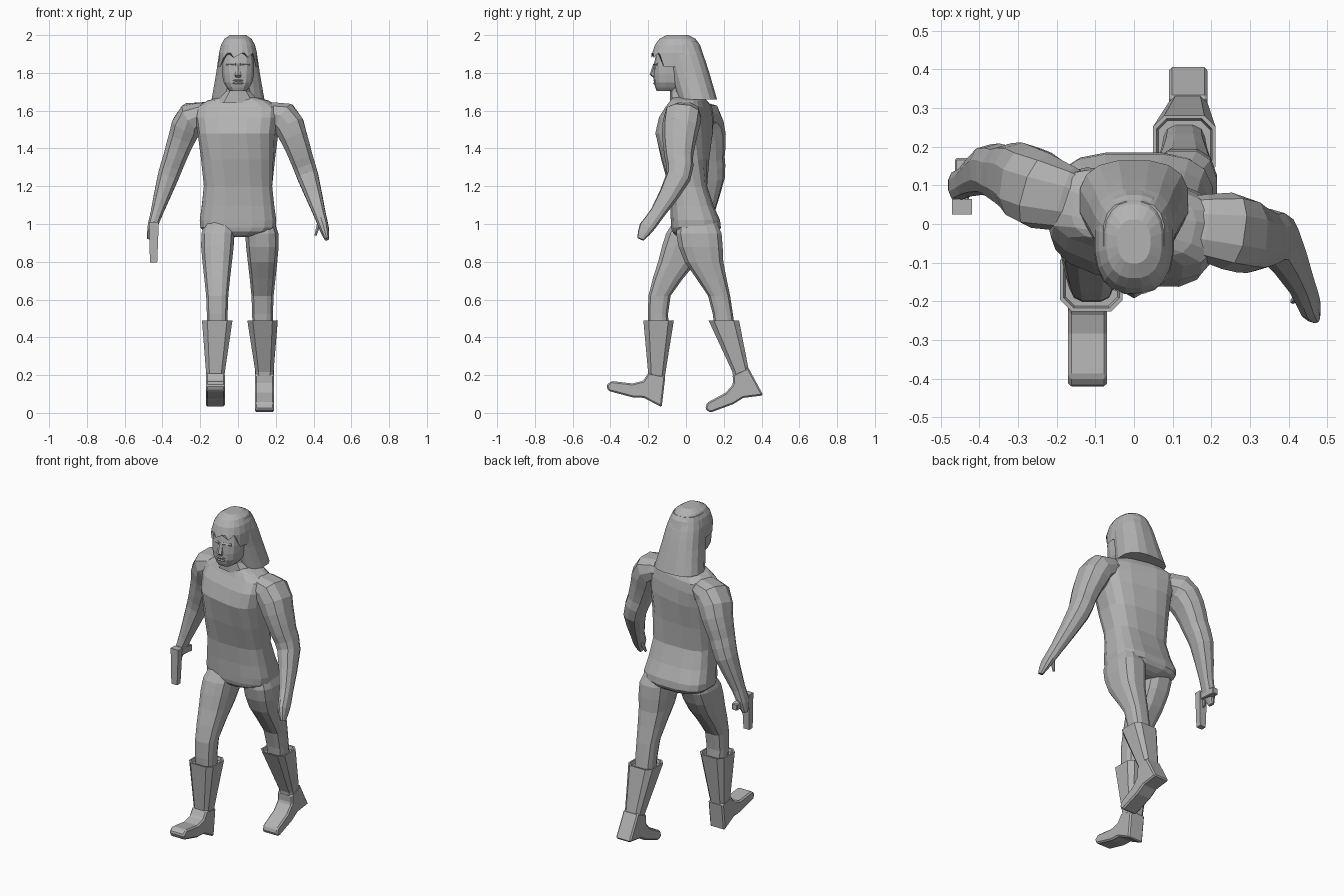
import bpy, bmesh, math
from mathutils import Vector, Matrix

if "Cube" in bpy.data.objects:
    bpy.data.objects.remove(bpy.data.objects["Cube"])

grey = bpy.data.materials.new("plain grey")
grey.use_nodes = True
grey.diffuse_color = (.45, .45, .45, 1)
grey.node_tree.nodes["Principled BSDF"].inputs["Base Color"].default_value = grey.diffuse_color


def finish(name, bm):
    bmesh.ops.recalc_face_normals(bm, faces=bm.faces)
    mesh = bpy.data.meshes.new(name)
    bm.to_mesh(mesh)
    bm.free()
    mesh.materials.append(grey)
    obj = bpy.data.objects.new(name, mesh)
    bpy.context.collection.objects.link(obj)
    return obj


def ring(x=0, y=0, z=0, wide=.1, deep=.1, turn=0):
    """One cross-section: centre, half width, half depth and yaw in degrees."""
    return Vector((x, y, z, wide, deep, turn))


def smooth_rings(keys, steps):
    """Fill in cross-sections along a smooth spline through the key rings."""
    filled = []
    for i, (start, end) in enumerate(zip(keys, keys[1:])):
        before = keys[max(i - 1, 0)]
        after = keys[min(i + 2, len(keys) - 1)]
        for k in range(steps):
            t = k / steps
            bend = (end - before) * (t * (1 - t) ** 2) - (after - start) * (t * t * (1 - t))
            blend = t * t * (3 - 2 * t)
            filled.append(start.lerp(end, blend) + bend / 2)
    return filled + [keys[-1]]


def loft(name, keys, sides=12, power=2.4, steps=2, follow=False):
    """Skin rounded-box cross-sections, level or square to their path."""
    bm = bmesh.new()
    loops = []
    rings = smooth_rings(keys, steps)
    centres = [Vector(r[:3]) for r in rings]
    for i, r in enumerate(rings):
        across, back = Vector((1, 0, 0)), Vector((0, 1, 0))
        if follow:
            path = centres[min(i + 1, len(rings) - 1)] - centres[max(i - 1, 0)]
            path.normalize()
            back = (back - path * back.dot(path)).normalized()
            across = back.cross(path)
        spin = Matrix.Rotation(math.radians(r[5]), 3, "Z")
        loop = []
        for k in range(sides):
            angle = math.tau * (k + .5) / sides
            c, s = math.cos(angle), math.sin(angle)
            c = math.copysign(abs(c) ** (2 / power), c) * r[3]
            s = math.copysign(abs(s) ** (2 / power), s) * r[4]
            loop.append(bm.verts.new(centres[i] + spin @ (across * c + back * s)))
        loops.append(loop)
    for low, high in zip(loops, loops[1:]):
        for k in range(sides):
            n = (k + 1) % sides
            bm.faces.new((low[k], low[n], high[n], high[k]))
    bm.faces.new(loops[0])
    bm.faces.new(loops[-1])
    return finish(name, bm)


def side_profile(name, outline, half, place, bevel):
    """Extrude a (y, z) outline sideways, then move it into place."""
    bm = bmesh.new()
    face = bm.faces.new([bm.verts.new((-half, y, z)) for y, z in outline])
    out = bmesh.ops.extrude_face_region(bm, geom=[face])
    moved = [g for g in out["geom"] if isinstance(g, bmesh.types.BMVert)]
    bmesh.ops.translate(bm, verts=moved, vec=(2 * half, 0, 0))
    bmesh.ops.transform(bm, matrix=place, verts=bm.verts)
    obj = finish(name, bm)
    mod = obj.modifiers.new("soft edge", "BEVEL")
    mod.width, mod.segments = bevel, 1


# Torso with the shoulders turned against the stride
loft("torso", [
    ring(y=.01, z=1.67, wide=.1, deep=.07, turn=-12),
    ring(y=.015, z=1.62, wide=.22, deep=.1, turn=-14),
    ring(y=-.01, z=1.48, wide=.21, deep=.14, turn=-12),
    ring(y=.01, z=1.2, wide=.183, deep=.103),
    ring(y=.05, z=1.02, wide=.205, deep=.132),
    ring(y=.05, z=.96, wide=.18, deep=.125),
    ring(y=.04, z=.93, wide=.06, deep=.08)], sides=16, power=3.2)


def leg(label, side, hip, thigh, knee, shin):
    """A leg at the given depths from hip to shin."""
    x = side * .12 + .01
    loft(label + "_leg", [
        ring(x - side * .02, hip, z=1.06, wide=.06, deep=.08),
        ring(x - side * .004, (hip * 2 + thigh) / 3, z=.95, wide=.09, deep=.123),
        ring(x, thigh, z=.8, wide=.08, deep=.105),
        ring(x, knee, z=.62, wide=.06, deep=.06),
        ring(x, shin, z=.45, wide=.055, deep=.055)], power=2.9)


def boot(label, side, rim, ankle, height, tilt):
    """A hollow-rimmed shaft and a foot tilted about the ankle."""
    x = side * .12 + .01
    heel = x + side * .01
    loft(label + "_boot_shaft", [
        ring(x, rim, z=.47, wide=.07, deep=.07),
        ring(x, rim, z=.49, wide=.075, deep=.075),
        ring(x, rim, z=.49, wide=.084, deep=.084),
        ring(heel, ankle, height, wide=.05, deep=.046),
        ring(heel, ankle, height - .05, wide=.046, deep=.04)], sides=8, power=4, steps=1)
    place = Matrix.Translation((heel, ankle, height))
    place = place @ Matrix.Rotation(math.radians(tilt), 4, "X")
    side_profile(label + "_boot_foot", [
        (.045, .01), (-.045, 0), (-.06, -.05), (-.11, -.08), (-.22, -.1),
        (-.24, -.13), (-.22, -.155), (-.09, -.15), (-.03, -.135), (.075, -.155)],
        .05, place, .008)


leg("right", -1, hip=.045, thigh=-.045, knee=-.14, shin=-.145)
leg("left", 1, hip=.055, thigh=.095, knee=.175, shin=.205)
boot("right", -1, rim=-.145, ankle=-.155, height=.2, tilt=-17)
boot("left", 1, rim=.2, ankle=.29, height=.217, tilt=18)


def arm(label, side, shoulder, upper, elbow, wrist, palm):
    """An arm at the given depths from shoulder to fingertips."""
    loft(label + "_arm", [
        ring(side * .12, shoulder, z=1.59, wide=.04, deep=.07),
        ring(side * .24, (shoulder + upper) / 2, z=1.565, wide=.085, deep=.1),
        ring(side * .295, upper, z=1.46, wide=.075, deep=.092),
        ring(side * .335, (upper + elbow) / 2, z=1.35, wide=.064, deep=.075),
        ring(side * .37, elbow, z=1.25, wide=.058, deep=.066),
        ring(side * .43, wrist, z=1.06, wide=.034, deep=.04),
        ring(side * .455, palm, z=.98, wide=.026, deep=.04),
        ring(side * .47, palm * 2 / 3 + wrist / 3 - .05 * (side > 0), z=.92,
             wide=.012, deep=.018)], sides=10, power=2.5, follow=True)


arm("right", -1, shoulder=.05, upper=.12, elbow=.14, wrist=.11, palm=.1)
arm("left", 1, shoulder=0, upper=-.035, elbow=-.04, wrist=-.15, palm=-.21)
loft("left_thumb", [
    ring(.435, -.18, z=1.02, wide=.014, deep=.016),
    ring(.41, -.2, z=.94, wide=.006, deep=.007)], sides=6, steps=1, follow=True)

# Pistol held muzzle down
loft("pistol_slide", [
    ring(-.445, .045, z=1.01, wide=.028, deep=.022),
    ring(-.447, .042, z=.795, wide=.021, deep=.018)], sides=4, steps=1, power=8)
grip = Matrix.Translation((-.445, .04, .96))
side_profile("pistol_grip", [(0, .05), (.13, .03), (.13, -.01), (0, 0)], .018, grip, .004)
side_profile("trigger_guard", [(0, 0), (.04, 0), (.04, -.04), (0, -.06)], .006, grip, .002)

# Neck and head
loft("neck", [
    ring(y=-.02, z=1.76, wide=.065, deep=.07),
    ring(y=-.02, z=1.7, wide=.07, deep=.065),
    ring(z=1.64, wide=.12, deep=.085)], sides=10, steps=1)
loft("head", [
    ring(y=-.06, z=1.94, wide=.075, deep=.09),
    ring(y=-.075, z=1.84, wide=.087, deep=.095),
    ring(y=-.08, z=1.75, wide=.078, deep=.09),
    ring(y=-.095, z=1.705, wide=.045, deep=.06)], sides=14, power=2.7)

# Face: nose, lips and brows
loft("nose", [
    ring(y=-.16, z=1.85, wide=.01, deep=.012),
    ring(y=-.17, z=1.79, wide=.02, deep=.022),
    ring(y=-.16, z=1.775, wide=.015, deep=.012)], sides=6, steps=1)
for name, z in (("upper_lip", 1.76), ("lower_lip", 1.745)):
    loft(name, [ring(y=-.16, z=z + lift, wide=.03 - abs(lift), deep=.015 - abs(lift))
                for lift in (.007, 0, -.007)], sides=8, steps=1)
for label, side in (("left", 1), ("right", -1)):
    loft(label + "_brow", [
        ring(side * .01, -.163, z=1.846, wide=.01, deep=.01),
        ring(side * .06, -.148, z=1.846, wide=.008, deep=.01)],
        sides=6, steps=1, follow=True)

# Hair: a domed cap with a jagged fringe, and a long flared fall
dome = [math.radians(a) for a in (75, 55, 35, 15, 0)]
cap = loft("hair_cap", [
    ring(y=-.045, z=1.87 + .13 * math.sin(a) / math.sin(dome[0]),
         wide=.104 * math.cos(a) ** .65, deep=.138 * math.cos(a) ** .65)
    for a in dome], sides=20, steps=1)
for v in cap.data.vertices:
    if v.co.z < 1.88:
        fringe = .035 if v.index % 2 else .01
        v.co.z += fringe if v.co.y < -.12 else -.04
loft("hair_fall", [
    ring(y=-.03, z=1.97, wide=.08, deep=.09),
    ring(y=-.01, z=1.9, wide=.102, deep=.102),
    ring(y=.02, z=1.8, wide=.117, deep=.105),
    ring(y=.06, z=1.66, wide=.142, deep=.106)], sides=16, power=2.6)
